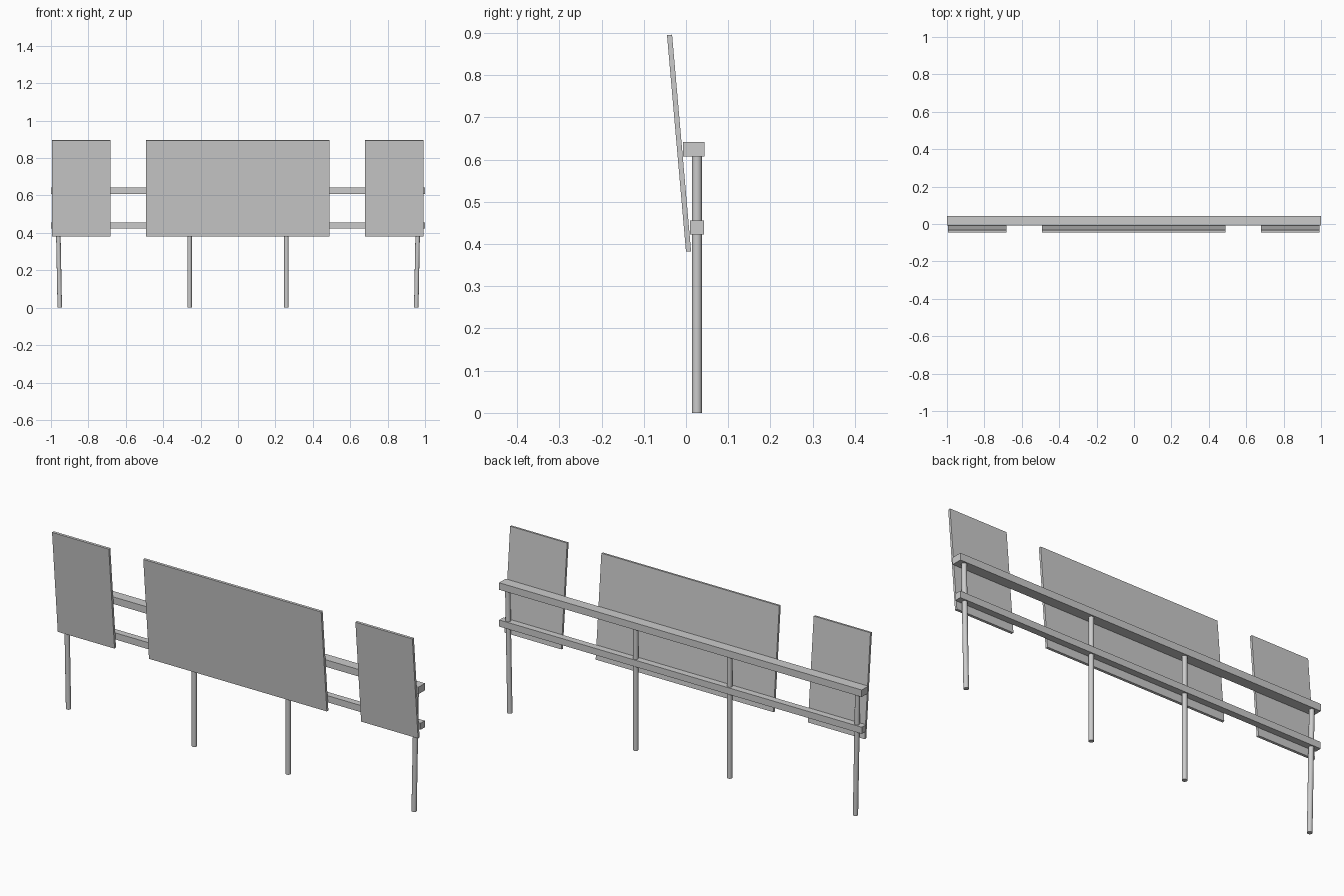
import bpy, bmesh
from mathutils import Vector

if "Cube" in bpy.data.objects:
    bpy.data.objects.remove(bpy.data.objects["Cube"])


def make_object(name, bm):
    bmesh.ops.recalc_face_normals(bm, faces=bm.faces)
    mesh = bpy.data.meshes.new(name)
    bm.to_mesh(mesh)
    bm.free()
    ob = bpy.data.objects.new(name, mesh)
    bpy.context.collection.objects.link(ob)
    return ob


def extrude_x(name, profile, x0, x1):
    """Solid from a (y, z) profile swept along x."""
    bm = bmesh.new()
    face = bm.faces.new([bm.verts.new((x0, y, z)) for y, z in profile])
    out = bmesh.ops.extrude_face_region(bm, geom=[face])
    moved = [v for v in out["geom"] if isinstance(v, bmesh.types.BMVert)]
    bmesh.ops.translate(bm, verts=moved, vec=(x1 - x0, 0, 0))
    return make_object(name, bm)


def rect(y0, y1, z0, z1):
    return [(y0, z0), (y1, z0), (y1, z1), (y0, z1)]


def post(name, x_foot, x_top, y=0.026, height=0.62, radius=0.012):
    """Round post, sheared slightly so its ends stay level."""
    bm = bmesh.new()
    bmesh.ops.create_cone(bm, cap_ends=True, segments=24, radius1=radius,
                          radius2=radius, depth=height)
    for v in bm.verts:
        t = v.co.z / height + 0.5
        v.co += Vector((x_foot + (x_top - x_foot) * t, y, height / 2))
    ob = make_object(name, bm)
    for p in ob.data.polygons:
        p.use_smooth = len(p.vertices) == 4
    for e in ob.data.edges:
        a, b = (ob.data.vertices[i].co.z for i in e.vertices)
        e.use_edge_sharp = abs(a - b) < 1e-5
    return ob


# Leaning sign panels
lean = [(0.0, 0.382), (0.012, 0.383), (-0.033, 0.896), (-0.045, 0.895)]
extrude_x("left_panel", lean, -0.994, -0.681)
extrude_x("centre_panel", lean, -0.491, 0.490)
extrude_x("right_panel", lean, 0.679, 0.993)

# Horizontal rails
extrude_x("upper_rail", rect(-0.007, 0.044, 0.607, 0.642), -1, 1)
extrude_x("lower_rail", rect(0.010, 0.043, 0.423, 0.456), -1, 1)

# Posts, the outer pair splayed slightly outwards
for side, s in (("left", -1), ("right", 1)):
    post(side + "_outer_post", s * 0.953, s * 0.965)
    post(side + "_inner_post", s * 0.259, s * 0.259)
